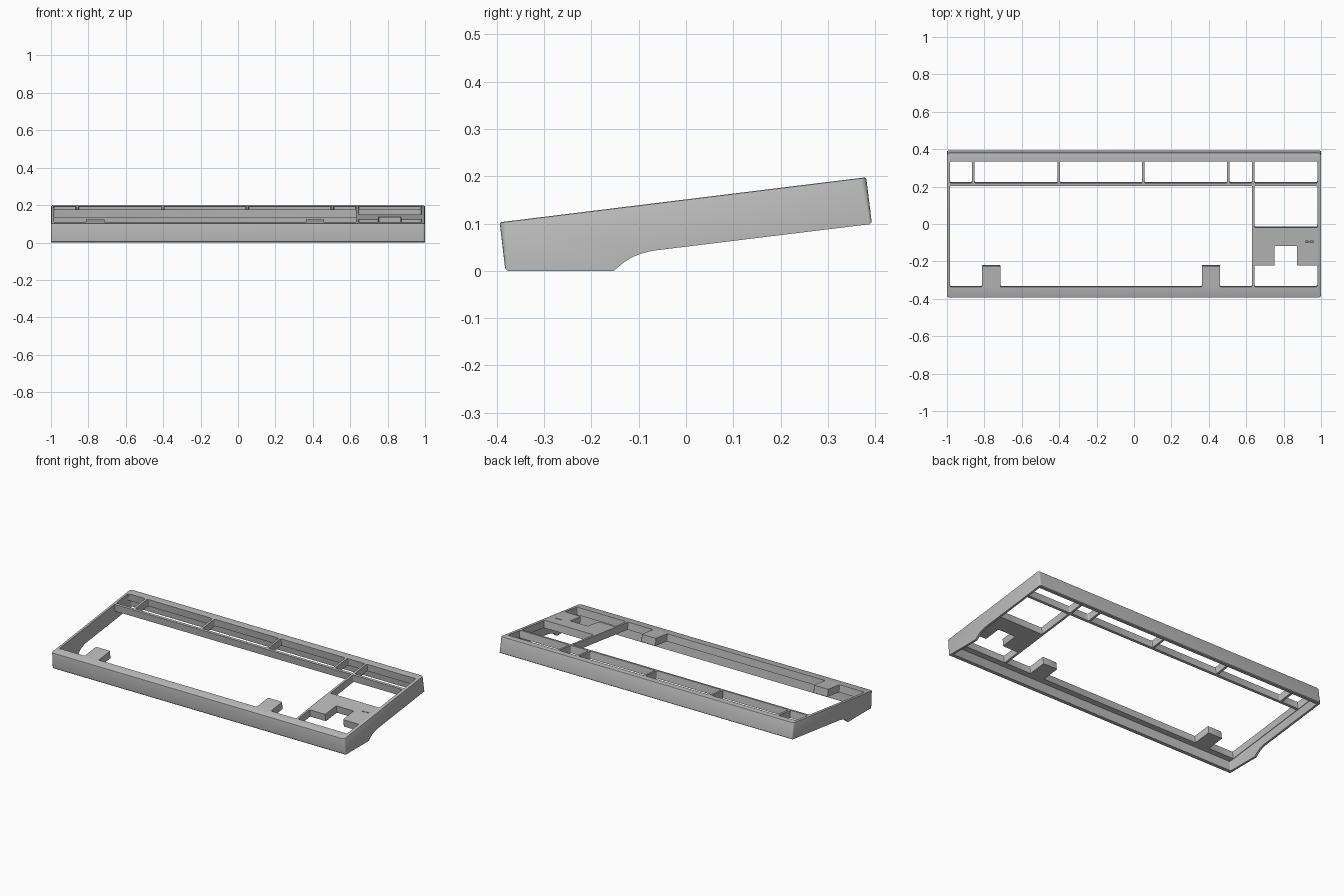
import bpy, bmesh, math
from mathutils import Vector

if "Cube" in bpy.data.objects:
    bpy.data.objects.remove(bpy.data.objects["Cube"])

TILT = math.radians(7)
DOWN = Vector((0, math.sin(TILT), -math.cos(TILT)))   # into the case, normal to the sloped top


def on_top(x, y, d=0.0):
    """Point below the sloped top surface: y as seen from above, d = depth."""
    return Vector((x, y, 0.151 + math.tan(TILT) * y)) + DOWN * d


def make_object(name, bm):
    bmesh.ops.recalc_face_normals(bm, faces=bm.faces)
    me = bpy.data.meshes.new(name)
    bm.to_mesh(me)
    bm.free()
    ob = bpy.data.objects.new(name, me)
    bpy.context.collection.objects.link(ob)
    return ob


def add_prism(bm, pts, d0, d1, r=0.0):
    """Prism normal to the top surface from an (x, y) outline, with rounded corners."""
    a = [bm.verts.new(on_top(x, y, d0)) for x, y in pts]
    b = [bm.verts.new(on_top(x, y, d1)) for x, y in pts]
    n = len(pts)
    bm.faces.new(a)
    bm.faces.new(b[::-1])
    for i in range(n):
        j = (i + 1) % n
        bm.faces.new((a[i], b[i], b[j], a[j]))
    if r:
        edges = [bm.edges.get((a[i], b[i])) for i in range(n)]
        bmesh.ops.bevel(bm, geom=edges, offset=r, segments=3, profile=0.5, affect='EDGES')


def rect(x0, x1, y0, y1):
    return [(x0, y0), (x1, y0), (x1, y1), (x0, y1)]


# Outer body: side profile swept along x
front_top, back_top = on_top(0, -0.394), on_top(0, 0.381)
profile = [(front_top.y, front_top.z), (-0.3825, 0.005), (-0.377, 0.0), (-0.153, 0.0),
           (-0.142, 0.009), (-0.13, 0.019), (-0.115, 0.028), (-0.1, 0.0345),
           (-0.085, 0.039), (-0.07, 0.0425), (0.388, 0.0985), (0.3927, 0.103),
           (back_top.y, back_top.z)]
bm = bmesh.new()
left = [bm.verts.new((-0.998, y, z)) for y, z in profile]
right = [bm.verts.new((0.998, y, z)) for y, z in profile]
bm.faces.new(left)
bm.faces.new(right[::-1])
n = len(profile)
for i in range(n):
    j = (i + 1) % n
    bm.faces.new((left[i], right[i], right[j], left[j]))
for v in bm.verts:
    v.co.x = math.copysign(1.0, v.co.x)
# Round the four upright corners, then ease the top rim
corners = [bm.edges.get((s[a], s[b])) for s in (left, right) for a, b in ((0, 1), (n - 2, n - 1))]
bmesh.ops.bevel(bm, geom=corners, offset=0.014, segments=4, profile=0.5, affect='EDGES')
bm.normal_update()
top = max(bm.faces, key=lambda f: f.calc_area() * abs(f.normal.dot(DOWN))
          * (f.calc_center_median().z > 0.12))
bmesh.ops.bevel(bm, geom=list(top.edges), offset=0.004, segments=2, profile=0.5, affect='EDGES')
case = make_object("keyboard_case_frame", bm)

# Hollow underside
bm = bmesh.new()
add_prism(bm, rect(-0.987, 0.987, -0.368, 0.362), 0.045, 0.4, 0.006)
cavity = make_object("cavity_cutter", bm)

# Key openings
bm = bmesh.new()
for x0, x1 in ((-0.984, -0.867), (-0.853, -0.408), (-0.395, 0.044),
               (0.056, 0.498), (0.511, 0.631), (0.644, 0.98)):
    add_prism(bm, rect(x0, x1, 0.218, 0.335), -0.03, 0.1, 0.007)
add_prism(bm, rect(0.644, 0.98, -0.02, 0.203), -0.03, 0.1, 0.007)
# main block opening, leaving two blocker tabs at the front
F, T = -0.336, -0.225
main = [(-0.984, F), (-0.812, F), (-0.812, T), (-0.715, T), (-0.715, F), (0.363, F),
        (0.363, T), (0.46, T), (0.46, F), (0.631, F), (0.631, 0.203), (-0.984, 0.203)]
add_prism(bm, main, -0.03, 0.1, 0.004)
# arrow cluster opening
arrows = [(0.644, F), (0.98, F), (0.98, -0.222), (0.872, -0.222), (0.872, -0.117),
          (0.752, -0.117), (0.752, -0.222), (0.644, -0.222)]
add_prism(bm, arrows, -0.03, 0.1, 0.005)
# indicator slots
for x in (0.925, 0.95):
    add_prism(bm, rect(x - 0.009, x + 0.009, -0.098, -0.092), -0.03, 0.01)
openings = make_object("opening_cutter", bm)

for cutter in (cavity, openings):
    mod = case.modifiers.new(cutter.name, 'BOOLEAN')
    mod.operation = 'DIFFERENCE'
    mod.solver = 'EXACT'
    mod.object = cutter
deps = bpy.context.evaluated_depsgraph_get()
mesh = bpy.data.meshes.new_from_object(case.evaluated_get(deps))
case.modifiers.clear()
case.data = mesh
for cutter in (cavity, openings):
    bpy.data.objects.remove(cutter)

# Single grey finish
grey = bpy.data.materials.new("case_grey")
grey.diffuse_color = (0.5, 0.5, 0.5, 1)
grey.use_nodes = True
grey.node_tree.nodes["Principled BSDF"].inputs["Base Color"].default_value = grey.diffuse_color
case.data.materials.clear()
case.data.materials.append(grey)

bpy.context.view_layer.objects.active = case
case.select_set(True)
bpy.ops.object.shade_smooth_by_angle(angle=math.radians(30))
